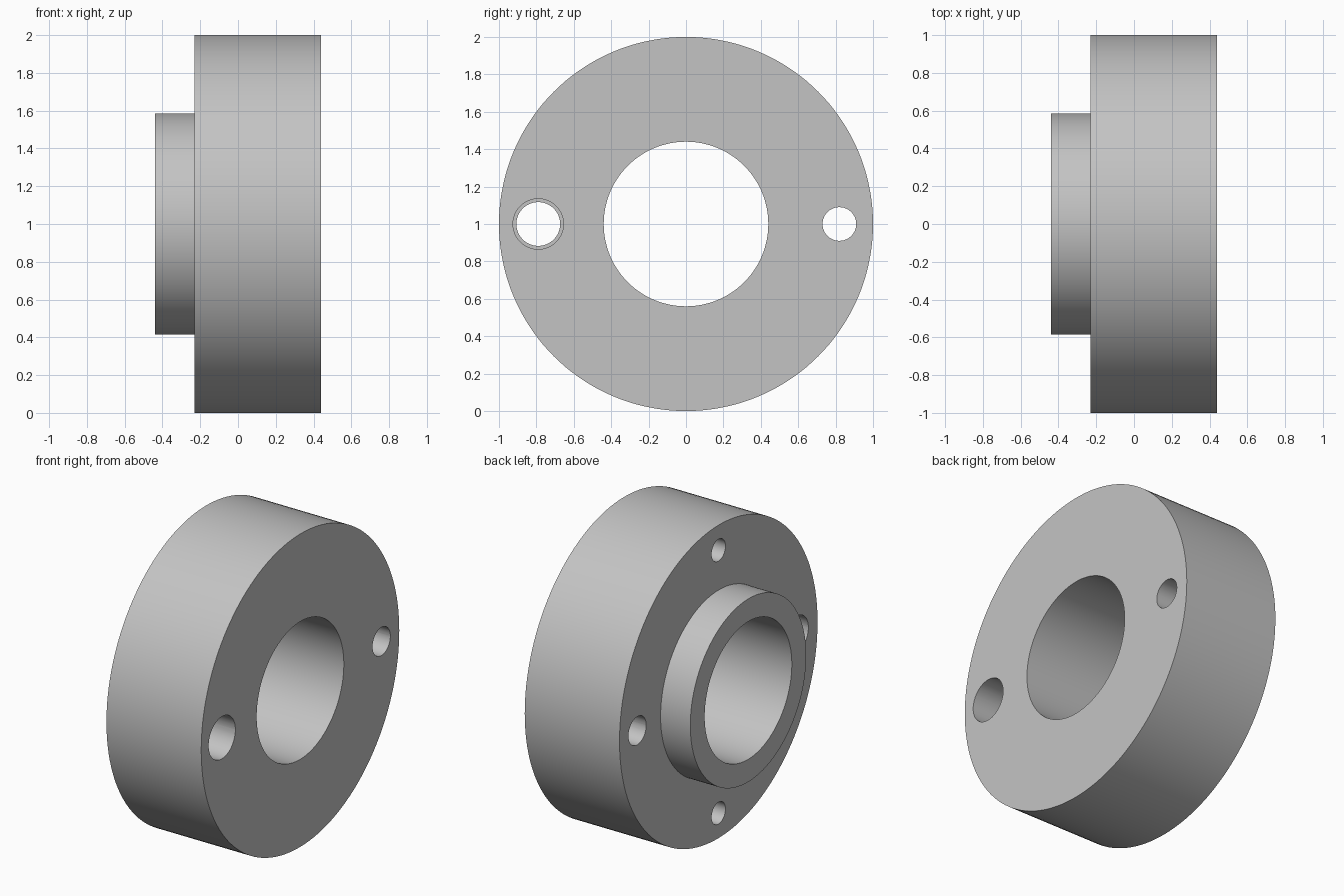
import bpy, bmesh, math
from mathutils import Vector

cube = bpy.data.objects.get("Cube")
if cube:
    bpy.data.objects.remove(cube, do_unlink=True)

BACK, SHOULDER, FACE = -0.44, -0.23, 0.44   # stations along the x axis
BORE, COLLAR, RIM = 0.44, 0.585, 1.0        # radii
AXIS_Z = 1.0

grey = bpy.data.materials.new("plain grey")
grey.use_nodes = True
grey.diffuse_color = (0.55, 0.55, 0.55, 1)
grey.node_tree.nodes["Principled BSDF"].inputs["Base Color"].default_value = (0.55, 0.55, 0.55, 1)


def lathe(name, profile, steps):
    """Turn a closed (x, radius) profile about the x axis."""
    bm = bmesh.new()
    verts = [bm.verts.new((x, 0, r)) for x, r in profile]
    edges = [bm.edges.new((v, verts[(i + 1) % len(verts)])) for i, v in enumerate(verts)]
    bmesh.ops.spin(bm, geom=verts + edges, cent=(0, 0, 0), axis=(1, 0, 0),
                   angle=math.tau, steps=steps, use_merge=True)
    bmesh.ops.remove_doubles(bm, verts=bm.verts[:], dist=1e-5)
    bmesh.ops.recalc_face_normals(bm, faces=bm.faces[:])
    mesh = bpy.data.meshes.new(name)
    bm.to_mesh(mesh)
    bm.free()
    obj = bpy.data.objects.new(name, mesh)
    obj.location.z = AXIS_Z
    bpy.context.collection.objects.link(obj)
    return obj


def drill(target, y, z, radius, x0, x1):
    """Cut a round hole along x between x0 and x1."""
    bpy.ops.mesh.primitive_cylinder_add(
        vertices=48, radius=radius, depth=x1 - x0,
        location=Vector(((x0 + x1) / 2, y, AXIS_Z + z)), rotation=(0, math.pi / 2, 0))
    cutter = bpy.context.object
    cutter.name = "hole_cutter"
    cutter.hide_render = True
    bpy.context.view_layer.objects.active = target
    mod = target.modifiers.new("hole", "BOOLEAN")
    mod.operation, mod.solver, mod.object = "DIFFERENCE", "EXACT", cutter
    bpy.ops.object.modifier_apply(modifier=mod.name)
    bpy.data.objects.remove(cutter, do_unlink=True)


# Flanged ring: thick disc, raised collar and central bore
ring = lathe("flanged_ring", [(BACK, BORE), (BACK, COLLAR), (SHOULDER, COLLAR),
                              (SHOULDER, RIM), (FACE, RIM), (FACE, BORE)], 144)

# Plain through hole
drill(ring, 0.82, 0, 0.09, SHOULDER - 0.1, FACE + 0.1)

# Counterbored through hole
drill(ring, -0.79, 0, 0.117, SHOULDER - 0.1, FACE + 0.1)
drill(ring, -0.79, 0, 0.135, 0.0, FACE + 0.1)

# Blind holes above and below the collar
for side in (1, -1):
    drill(ring, 0, side * 0.84, 0.07, SHOULDER - 0.1, SHOULDER + 0.4)

# Finish
ring.data.materials.clear()
ring.data.materials.append(grey)
bpy.ops.object.select_all(action="DESELECT")
ring.select_set(True)
bpy.context.view_layer.objects.active = ring
bpy.ops.object.shade_smooth_by_angle(angle=math.radians(30))
